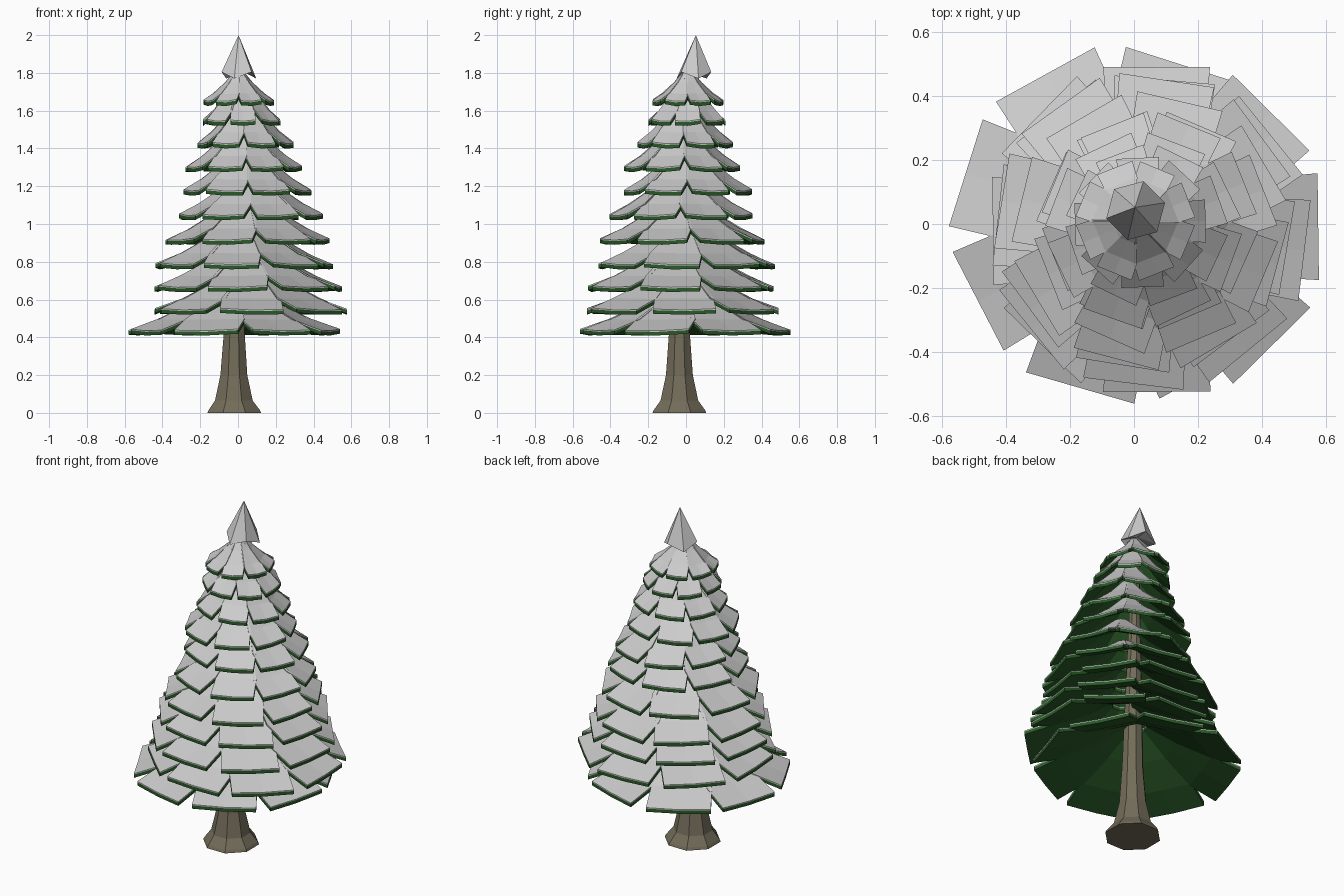
import bpy, bmesh, math, random
from mathutils import Vector

if "Cube" in bpy.data.objects:
    bpy.data.objects.remove(bpy.data.objects["Cube"])

random.seed(4)


def material(name, color):
    m = bpy.data.materials.new(name)
    m.diffuse_color = color
    m.use_nodes = True
    m.node_tree.nodes["Principled BSDF"].inputs["Base Color"].default_value = m.diffuse_color
    return m


GREEN = material("needles", (0.022, 0.10, 0.02, 1))
BARK = material("bark", (0.17, 0.15, 0.10, 1))


def finish(bm, name, mat=None):
    bmesh.ops.recalc_face_normals(bm, faces=bm.faces)
    mesh = bpy.data.meshes.new(name)
    bm.to_mesh(mesh)
    bm.free()
    ob = bpy.data.objects.new(name, mesh)
    bpy.context.collection.objects.link(ob)
    if mat:
        mesh.materials.append(mat)
    return ob


def loft(bm, rings):
    """Closed body through rings of equal point count, capped at both ends."""
    vs = [[bm.verts.new(p) for p in ring] for ring in rings]
    for a, b in zip(vs, vs[1:]):
        for i in range(len(a)):
            j = (i + 1) % len(a)
            bm.faces.new((a[i], a[j], b[j], b[i]))
    bm.faces.new(vs[0])
    bm.faces.new(vs[-1])


# Trunk: eight-sided, flared at the root, leaning slightly
trunk = bmesh.new()
rings = []
for z, r, x, y in [(0, .154, -.02, -.035), (.015, .147, -.02, -.035), (.065, .108, -.022, -.035),
                   (.2, .077, -.022, -.035), (.42, .06, -.02, -.035), (1.75, .02, .005, .02)]:
    rings.append([(x + r * math.cos(math.tau * (k + .5) / 8),
                   y + r * math.sin(math.tau * (k + .5) / 8), z) for k in range(8)])
loft(trunk, rings)
finish(trunk, "trunk", BARK)

# Branch outline: radius factor, half-width factor, rise, upturn of the side edges
STATIONS = [(1.0, .33, 0, .006), (.7, .308, .06, .002), (.38, .168, .15, 0), (.1, .045, .25, 0)]


def branch(bm, centre, ang, R, rise, roll, top, bottom):
    """One drooping slab of a tier between two height offsets."""
    out = Vector((math.cos(ang), math.sin(ang), 0))
    side = Vector((-out.y, out.x, 0))
    rings = []
    for fr, fw, h, lift in STATIONS:
        upper, lower = [], []
        for s in (-1, 0, 1):
            z = h * rise + lift * abs(s) + roll * s * fr
            p = centre + out * fr * R + side * s * fw * R
            upper.append(p + Vector((0, 0, z + top)))
            lower.append(p + Vector((0, 0, z + bottom)))
        rings.append(upper + lower[::-1])
    loft(bm, rings)


# Tiers: edge height, radius, centre x, centre y, angle offset in degrees
TIERS = [(.41, .53, -.02, 0, 28), (.52, .51, .07, -.015, 0), (.64, .48, .055, -.025, -6),
         (.76, .45, .035, 0, -9), (.89, .415, .05, -.02, -14), (1.02, .36, .07, -.025, 22),
         (1.15, .32, .05, .01, 22), (1.275, .29, .03, -.02, 25), (1.4, .24, .04, -.005, 20),
         (1.52, .203, .02, .005, 2), (1.625, .177, .005, .01, 22)]
for n, (z, R, x, y, off) in enumerate(TIERS, 1):
    snow, needles = bmesh.new(), bmesh.new()
    rise = .66 if n == len(TIERS) else 1
    for k in range(8):
        ang = math.radians(off + 45 * k + random.uniform(-1, 1))
        length = R * random.uniform(.99, 1.01)
        args = (Vector((x, y, z)), ang, length, rise, random.uniform(-.005, .005))
        branch(snow, *args, .025, .019)
        branch(needles, *args, .019, 0)
    finish(snow, f"snow_tier_{n}")
    finish(needles, f"needle_tier_{n}", GREEN)

# Snowy tip: six-sided leaning spire with a zigzag hem
tip = bmesh.new()
apex = tip.verts.new((.003, .052, 2))
under = tip.verts.new((.005, .035, 1.82))
hem = [tip.verts.new((.005 + .095 * math.cos(a), .042 + .095 * math.sin(a), 1.77 + .035 * (k % 2)))
       for k, a in enumerate(math.radians(15 + 60 * k) for k in range(6))]
for i in range(6):
    tip.faces.new((hem[i], hem[(i + 1) % 6], apex))
    tip.faces.new((hem[(i + 1) % 6], hem[i], under))
finish(tip, "snow_tip")
